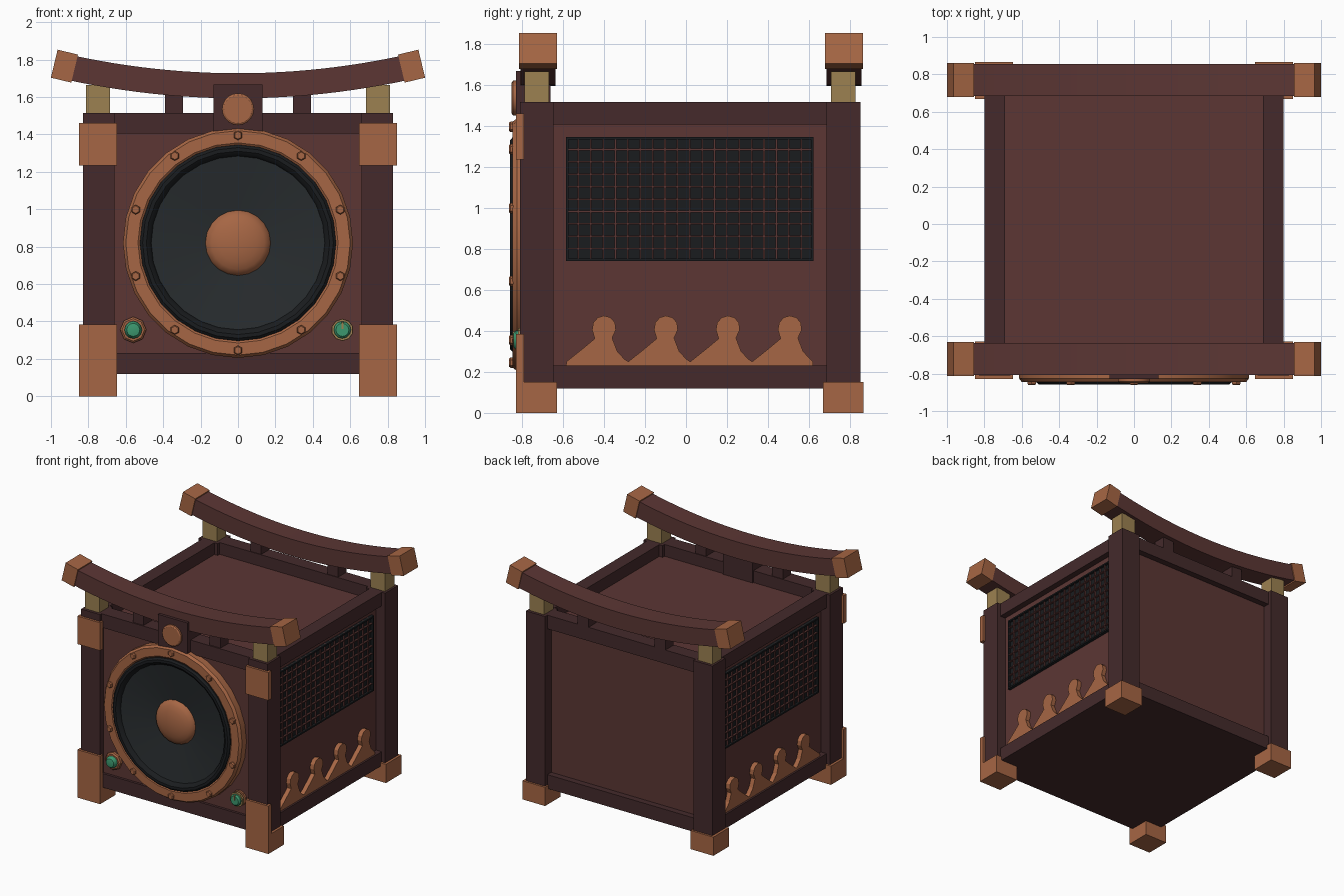
import bpy, bmesh, math
from mathutils import Vector, Matrix

if "Cube" in bpy.data.objects:
    bpy.data.objects.remove(bpy.data.objects["Cube"])


def material(name, r, g, b):
    m = bpy.data.materials.new(name)
    m.diffuse_color = tuple((c / 255) ** 2.2 for c in (r, g, b)) + (1,)
    m.use_nodes = True
    m.node_tree.nodes["Principled BSDF"].inputs["Base Color"].default_value = m.diffuse_color
    return m


PANEL = material("panel_wood", 92, 57, 55)
FRAME = material("frame_wood", 70, 46, 47)
COPPER = material("copper", 165, 102, 70)
BRASS = material("brass", 155, 128, 82)
GREEN = material("green", 62, 150, 110)
RUBBER = material("rubber", 32, 34, 36)
CONE = material("cone", 44, 48, 50)


def finish(name, bm, mat, smooth=False):
    bmesh.ops.remove_doubles(bm, verts=bm.verts, dist=1e-5)
    bmesh.ops.recalc_face_normals(bm, faces=bm.faces)
    me = bpy.data.meshes.new(name)
    bm.to_mesh(me)
    bm.free()
    ob = bpy.data.objects.new(name, me)
    bpy.context.collection.objects.link(ob)
    me.materials.append(mat)
    if smooth:
        bpy.ops.object.select_all(action='DESELECT')
        ob.select_set(True)
        bpy.context.view_layer.objects.active = ob
        bpy.ops.object.shade_smooth_by_angle(angle=math.radians(35))
    return ob


def add_box(bm, x, y, z, rot=0):
    """Box from three (min, max) ranges, turned about y by rot."""
    c = Vector([(a + b) / 2 for a, b in (x, y, z)])
    s = [abs(b - a) for a, b in (x, y, z)]
    bmesh.ops.create_cube(bm, size=1, matrix=Matrix.Translation(c)
                          @ Matrix.Rotation(rot, 4, 'Y') @ Matrix.Diagonal((*s, 1)))


def box(name, x, y, z, mat, rot=0):
    bm = bmesh.new()
    add_box(bm, x, y, z, rot)
    return finish(name, bm, mat)


def lathe(name, profile, cx, cz, sides, mat, smooth=True):
    """Spin (radius, y) points about an axis along y."""
    bm = bmesh.new()
    vs = [bm.verts.new((cx, y, cz + r)) for r, y in profile]
    es = [bm.edges.new(p) for p in zip(vs, vs[1:])]
    bmesh.ops.spin(bm, geom=vs + es, cent=(cx, 0, cz), axis=(0, 1, 0),
                   angle=math.tau, steps=sides, use_merge=True)
    return finish(name, bm, mat, smooth)


# Cabinet body
body = box("cabinet_body", (-.75, .75), (-.77, .77), (.13, 1.42), PANEL)
box("cabinet_bottom", (-.76, .76), (-.74, .78), (.12, .14), FRAME)

# Corner posts, feet and front plates
for s, side in ((-1, "left"), (1, "right")):
    for end, y0, y1 in (("front", -.81, -.645), ("back", .685, .85)):
        tag = f"{end}_{side}"
        box(f"post_{tag}", (s * .66, s * .83), (y0, y1), (.02, 1.515), FRAME)
        box(f"foot_{tag}", (s * .648, s * .85), (y0 - .018, y1 + .016), (0, .15), COPPER)
        box(f"beam_block_{tag}", (s * .684, s * .813), (y0 + .023, y1 - .023), (1.5, 1.665), BRASS)
        box(f"beam_strut_{tag}", (s * .294, s * .39), (y0 + .03, y1 - .03), (1.5, 1.63), FRAME)
    box(f"lower_plate_{side}", (s * .648, s * .85), (-.828, -.79), (.14, .385), COPPER)
    box(f"upper_plate_{side}", (s * .648, s * .85), (-.828, -.79), (1.235, 1.46), COPPER)
    # Side rails
    for lvl, z in (("bottom", (.12, .232)), ("top", (1.405, 1.515))):
        box(f"{lvl}_rail_{side}", (s * .69, s * .80), (-.66, .70), z, FRAME)
for end, y in (("front", (-.79, -.67)), ("back", (.71, .82))):
    for lvl, z in (("bottom", (.12, .232)), ("top", (1.405, 1.515))):
        box(f"{lvl}_rail_{end}", (-.67, .67), y, z, FRAME)

# Curved roof beams with end caps
A = .12
for end, yc in (("front", -.722), ("back", .770)):
    bm = bmesh.new()
    rings = []
    for i in range(25):
        x = -.9 + 1.8 * i / 24
        n = Vector((-2 * A * x, 0, 1)).normalized() * .067
        c = Vector((x, yc, 1.66 + A * x * x))
        w = Vector((0, .085, 0))
        rings.append([bm.verts.new(c + p) for p in (n + w, n - w, -n - w, -n + w)])
    for a, b in zip(rings, rings[1:]):
        for k in range(4):
            bm.faces.new((a[k], a[k - 1], b[k - 1], b[k]))
    bm.faces.new(rings[0])
    bm.faces.new(rings[-1])
    finish(f"roof_beam_{end}", bm, PANEL, True)
    for s, side in ((-1, "left"), (1, "right")):
        cx, cz = s * .928, 1.765
        box(f"beam_cap_{end}_{side}", (cx - .056, cx + .056), (yc - .092, yc + .092),
            (cz - .077, cz + .077), COPPER, -s * math.radians(13.5))

# Crest block and disc above the speaker
box("crest_block", (-.131, .131), (-.83, -.66), (1.41, 1.667), FRAME)
lathe("crest_disc", [(0, -.85), (.075, -.85), (.085, -.843), (.085, -.82)], 0, 1.535, 20, COPPER)

# Speaker
CZ = .82
lathe("speaker_ring", [(.615, -.76), (.615, -.825), (.60, -.845), (.535, -.845),
                       (.522, -.835), (.522, -.78)], 0, CZ, 28, COPPER)
lathe("speaker_surround", [(.526, -.80), (.524, -.845), (.51, -.858), (.49, -.858),
                           (.472, -.845), (.462, -.825), (.462, -.80)], 0, CZ, 28, RUBBER)
lathe("speaker_cone", [(.47, -.83), (.32, -.808), (.15, -.785)], 0, CZ, 28, CONE)
lathe("speaker_dome", [(.176 * math.cos(t * math.pi / 10), -.785 - .065 * math.sin(t * math.pi / 10))
                       for t in range(6)], 0, CZ, 20, COPPER)
for i in range(10):
    a = i * math.tau / 10
    lathe(f"ring_bolt_{i}", [(0, -.862), (.02, -.862), (.026, -.855), (.026, -.84)],
          .575 * math.sin(a), CZ + .575 * math.cos(a), 6, COPPER, False)

# Indicator lamp and knob
lathe("lamp_base", [(.07, -.76), (.07, -.79), (.06, -.80), (.045, -.80), (.045, -.77)],
      -.56, .355, 8, COPPER, False)
lathe("lamp_lens", [(.047, -.77), (.047, -.81), (.035, -.83), (0, -.838)], -.56, .355, 12, GREEN)
lathe("knob_base", [(.06, -.76), (.06, -.785), (.035, -.785)], .558, .355, 10, COPPER, False)
lathe("knob_collar", [(.04, -.76), (.04, -.80), (.058, -.80), (.058, -.818), (.04, -.818)],
      .558, .355, 10, BRASS, False)
lathe("knob_lens", [(.046, -.80), (.046, -.83), (.035, -.842), (0, -.842)], .558, .355, 12, GREEN)
box("knob_pointer", (.553, .563), (-.846, -.83), (.36, .398), BRASS)

# Side grilles and wave trim
Y0, Y1, Z0, Z1 = -.585, .622, .74, 1.345
WAVE = [(-.183, .25), (-.105, .312), (-.045, .362), (-.058, .405), (-.052, .44), (-.03, .465),
        (0, .474), (.032, .465), (.054, .44), (.058, .405), (.04, .365), (.065, .30), (.10, .262)]
for s, side in ((-1, "left"), (1, "right")):
    box(f"grille_back_{side}", (s * .745, s * .756), (Y0, Y1), (Z0, Z1), RUBBER)
    bm = bmesh.new()
    for i in range(1, 20):
        y = Y0 + (Y1 - Y0) * i / 20
        add_box(bm, (s * .752, s * .768), (y - .004, y + .004), (Z0, Z1))
    for i in range(1, 10):
        z = Z0 + (Z1 - Z0) * i / 10
        add_box(bm, (s * .752, s * .771), (Y0, Y1), (z - .004, z + .004))
    finish(f"grille_bars_{side}", bm, PANEL)
    bm = bmesh.new()
    for y in ((Y0, Y0 + .012), (Y1 - .012, Y1)):
        add_box(bm, (s * .75, s * .775), y, (Z0, Z1))
    for z in ((Z0, Z0 + .012), (Z1 - .012, Z1)):
        add_box(bm, (s * .75, s * .775), (Y0, Y1), z)
    finish(f"grille_frame_{side}", bm, RUBBER)

    bm = bmesh.new()
    pts = [(-.4 + .302 * k + dy, z) for k in range(4) for dy, z in WAVE]
    pts = [(Y0, .225)] + pts + [(.62, .25), (.62, .225)]
    face = bm.faces.new([bm.verts.new((s * .74, y, z)) for y, z in pts])
    ext = bmesh.ops.extrude_face_region(bm, geom=[face])
    bmesh.ops.translate(bm, vec=(s * .045, 0, 0),
                        verts=[v for v in ext["geom"] if isinstance(v, bmesh.types.BMVert)])
    finish(f"wave_trim_{side}", bm, COPPER)
